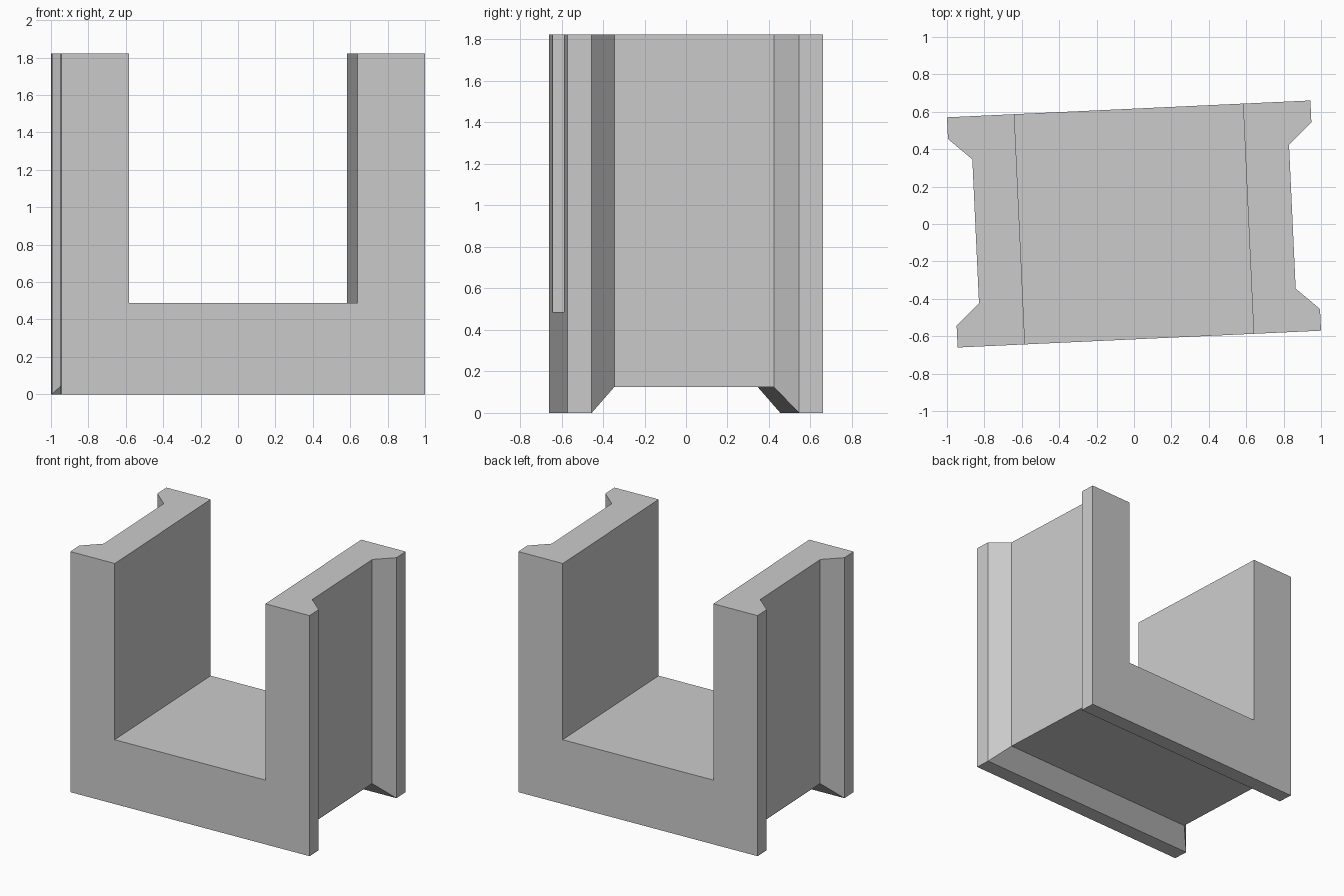
import bpy, bmesh, math

# Remove the default cube
cube = bpy.data.objects.get("Cube")
if cube:
    bpy.data.objects.remove(cube, do_unlink=True)

# Single plain grey material
GREY = (0.6, 0.6, 0.6, 1.0)
mat = bpy.data.materials.new("plain_grey")
mat.use_nodes = True
mat.diffuse_color = GREY
mat.node_tree.nodes["Principled BSDF"].inputs["Base Color"].default_value = GREY

HALF_WIDTH, HEIGHT = 0.9725, 1.823
SLOT_HALF, FLOOR = 0.612, 0.487
GROOVE = 0.125

# Depth stations: (y, inset of the outer U outline)
half = [(0.616, 0), (0.5, 0), (0.385, GROOVE)]
stations = [(-y, d) for y, d in half] + [(y, d) for y, d in reversed(half)]


def u_profile(inset):
    """U-shaped outline whose outer walls and underside are inset."""
    w = HALF_WIDTH - inset
    right = [(w, inset), (w, HEIGHT), (SLOT_HALF, HEIGHT), (SLOT_HALF, FLOOR)]
    return right + [(-x, z) for x, z in reversed(right)]


# Loft the U outline through the stations to form the grooved cradle
bm = bmesh.new()
rings = [[bm.verts.new((x, y, z)) for x, z in u_profile(d)] for y, d in stations]
for a, b in zip(rings, rings[1:]):
    for i in range(len(a)):
        j = (i + 1) % len(a)
        bm.faces.new((a[i], a[j], b[j], b[i]))

# Close the front and back ends
bm.faces.new(rings[0])
bm.faces.new(rings[-1])

# Merge the coplanar strips of the slot and rims into single faces
bmesh.ops.recalc_face_normals(bm, faces=bm.faces)
bmesh.ops.dissolve_limit(bm, angle_limit=math.radians(1),
                         verts=bm.verts, edges=bm.edges)

mesh = bpy.data.meshes.new("u_channel_block")
bm.to_mesh(mesh)
bm.free()
mesh.materials.append(mat)
block = bpy.data.objects.new("u_channel_block", mesh)
block.rotation_euler.z = math.radians(2.65)
bpy.context.collection.objects.link(block)
